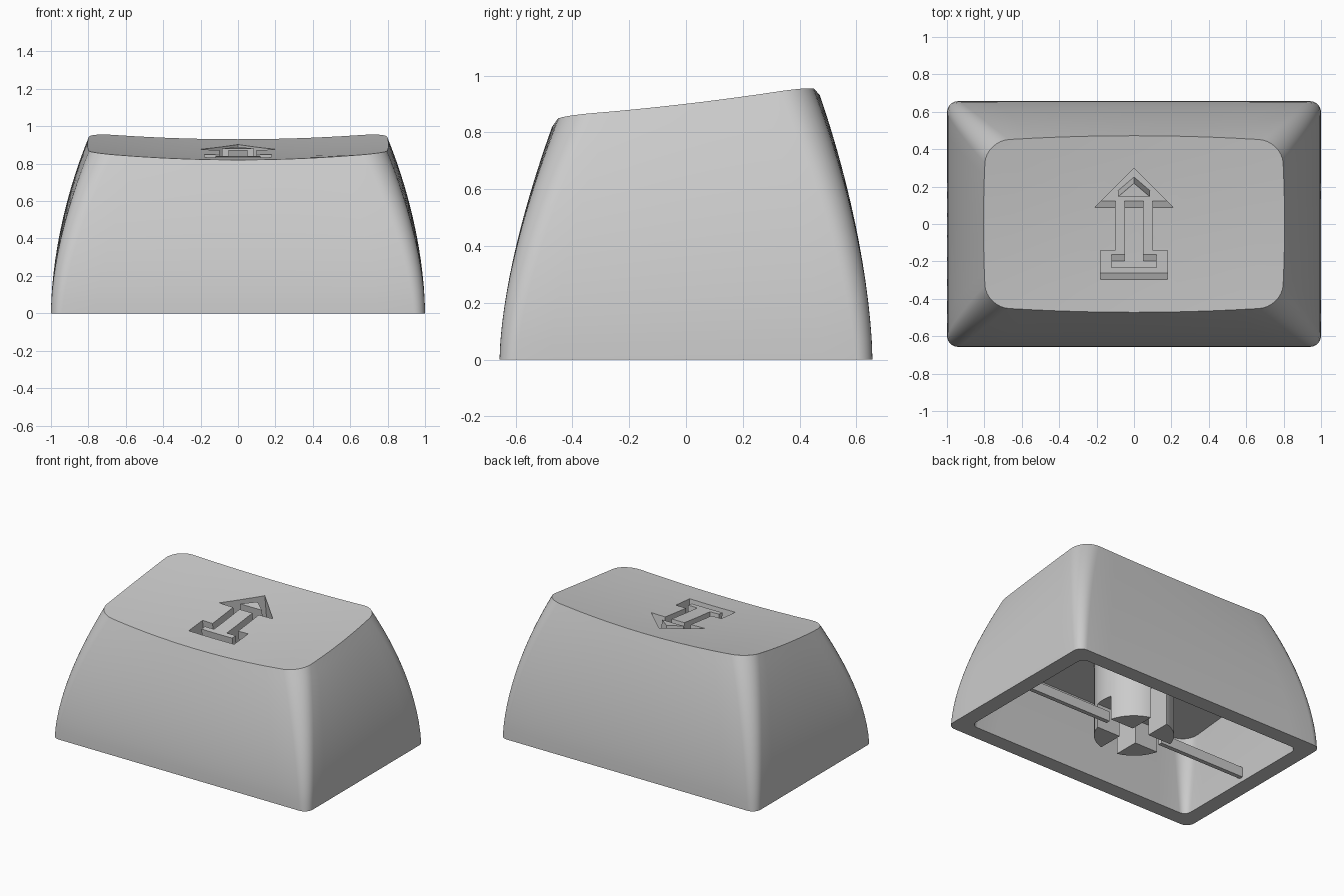
import bpy, bmesh, math
from mathutils import Matrix, Vector

if "Cube" in bpy.data.objects:
    bpy.data.objects.remove(bpy.data.objects["Cube"], do_unlink=True)

grey = bpy.data.materials.new("matte grey plastic")
grey.use_nodes = True
colour = (0.6, 0.6, 0.6, 1)
grey.diffuse_color = colour
grey.node_tree.nodes["Principled BSDF"].inputs["Base Color"].default_value = colour

SLOPE = 0.117
TOP_Z = 0.862
BULGE_X = 1.75
BULGE_Y = 1.62


def add_object(name, bm):
    bmesh.ops.recalc_face_normals(bm, faces=bm.faces)
    mesh = bpy.data.meshes.new(name)
    bm.to_mesh(mesh)
    bm.free()
    mesh.materials.append(grey)
    obj = bpy.data.objects.new(name, mesh)
    bpy.context.collection.objects.link(obj)
    return obj


def activate(obj):
    bpy.ops.object.select_all(action='DESELECT')
    obj.select_set(True)
    bpy.context.view_layer.objects.active = obj


def smooth(obj):
    activate(obj)
    bpy.ops.object.shade_smooth_by_angle(angle=math.radians(32))


def carve(obj, cutter):
    mod = obj.modifiers.new("carve", 'BOOLEAN')
    mod.operation = 'DIFFERENCE'
    mod.solver = 'EXACT'
    mod.object = cutter
    activate(obj)
    bpy.ops.object.modifier_apply(modifier=mod.name)
    bpy.data.objects.remove(cutter, do_unlink=True)


def box(name, size, centre):
    bm = bmesh.new()
    bmesh.ops.create_cube(bm, size=1)
    bmesh.ops.scale(bm, vec=size, verts=bm.verts)
    bmesh.ops.translate(bm, vec=centre, verts=bm.verts)
    return add_object(name, bm)


def ring(hx, hy, r, bow=0.0, arc=8, edge=10):
    """Rounded rectangle with subdivided, slightly bowed sides."""
    corners = []
    for k, (sx, sy) in enumerate(((1, 1), (-1, 1), (-1, -1), (1, -1))):
        for i in range(arc + 1):
            a = math.pi / 2 * (k + i / arc)
            corners.append(Vector((sx * (hx - r) + r * math.cos(a),
                                   sy * (hy - r) + r * math.sin(a))))
    pts = []
    for i, p in enumerate(corners):
        pts.append(p)
        if i % (arc + 1) == arc:
            q = corners[(i + 1) % len(corners)]
            pts += [p.lerp(q, j / edge) for j in range(1, edge)]
    return [(x * (1 - 0.3 * bow * (y / hy) ** 2),
             y * (1 - bow * (x / hx) ** 2)) for x, y in pts]


def dish(x, y):
    return TOP_Z + SLOPE * y + 0.06 * y * y + 0.06 * x * x


def ceiling(x, y):
    return 0.53 + 0.1 * y


# Shell: dished top, curved outer walls, rim, cavity walls and ceiling in one loft
loops = []
top = ring(0.805, 0.472, 0.125, 0.06)
for s in (0.2, 0.4, 0.6, 0.8):
    loops.append([(x * s, y * s, dish(x * s, y * s)) for x, y in top])
STEPS = 14
for i in range(STEPS, -1, -1):
    t = i / STEPS
    outline = ring(1 - 0.195 * t ** BULGE_X, 0.657 - 0.185 * t ** BULGE_Y,
                   0.06 + 0.065 * t, 0.06 * t * t)
    loops.append([(x, y, t * dish(x, y)) for x, y in outline])
for i in range(7):
    t = i / 6
    outline = ring(0.89 - 0.05 * t ** BULGE_X, 0.55 - 0.07 * t ** BULGE_Y,
                   0.05 + 0.06 * t)
    loops.append([(x, y, t * ceiling(x, y)) for x, y in outline])

bm = bmesh.new()
rows = [[bm.verts.new(p) for p in loop] for loop in loops]
n = len(rows[0])
for a, b in zip(rows, rows[1:]):
    for j in range(n):
        k = (j + 1) % n
        bm.faces.new((a[j], a[k], b[k], b[j]))
for row, height in ((rows[0], dish), (rows[-1], ceiling)):
    hub = bm.verts.new((0, 0, height(0, 0)))
    for j in range(n):
        bm.faces.new((row[j], row[(j + 1) % n], hub))
shell = add_object("keycap_shell", bm)

# Arrow groove cutter: outer arrow with two raised islands, tilted with the top
half_outer = [(0.178, -0.297), (0.178, -0.142), (0.1, -0.142), (0.1, 0.09), (0.21, 0.09)]
half_shaft = [(0.12, -0.237), (0.12, -0.198), (0.05, -0.198), (0.05, 0.09)]
half_head = [(0.085, 0.147)]
curve = bpy.data.curves.new("arrow_groove", 'CURVE')
curve.dimensions = '2D'
curve.fill_mode = 'BOTH'
curve.extrude = 0.28
for half, tip in ((half_outer, [(0, 0.302)]), (half_shaft, []), (half_head, [(0, 0.22)])):
    outline = half + tip + [(-x, y) for x, y in reversed(half)]
    spline = curve.splines.new('POLY')
    spline.points.add(len(outline) - 1)
    for point, (x, y) in zip(spline.points, outline):
        point.co = (x, y, 0, 1)
    spline.use_cyclic_u = True
groove_curve = bpy.data.objects.new("arrow_outline", curve)
bpy.context.collection.objects.link(groove_curve)
bpy.context.view_layer.update()
bm = bmesh.new()
bm.from_mesh(groove_curve.to_mesh())
bpy.data.objects.remove(groove_curve, do_unlink=True)
bmesh.ops.remove_doubles(bm, verts=bm.verts, dist=0.0005)
bm.transform(Matrix.Translation((0, 0, TOP_Z)) @ Matrix.Rotation(math.atan(SLOPE), 4, 'X'))
carve(shell, add_object("arrow_groove", bm))
smooth(shell)

# Stem: round post with a cross-shaped socket, shallower across the rails
bm = bmesh.new()
bmesh.ops.create_cone(bm, cap_ends=True, segments=48, radius1=0.255, radius2=0.255,
                      depth=0.54, matrix=Matrix.Translation((0, 0, 0.28)))
stem = add_object("stem", bm)
for size, top_z in (((0.7, 0.13, 0.4), 0.18), ((0.13, 0.7, 0.4), 0.34)):
    carve(stem, box("slot", size, (0, 0, top_z - 0.2)))
smooth(stem)

# Thin rails joining the stem to the side walls
for side, name in ((1, "left_rail"), (-1, "right_rail")):
    box(name, (0.69, 0.03, 0.07), (side * 0.56, 0, 0.065))
